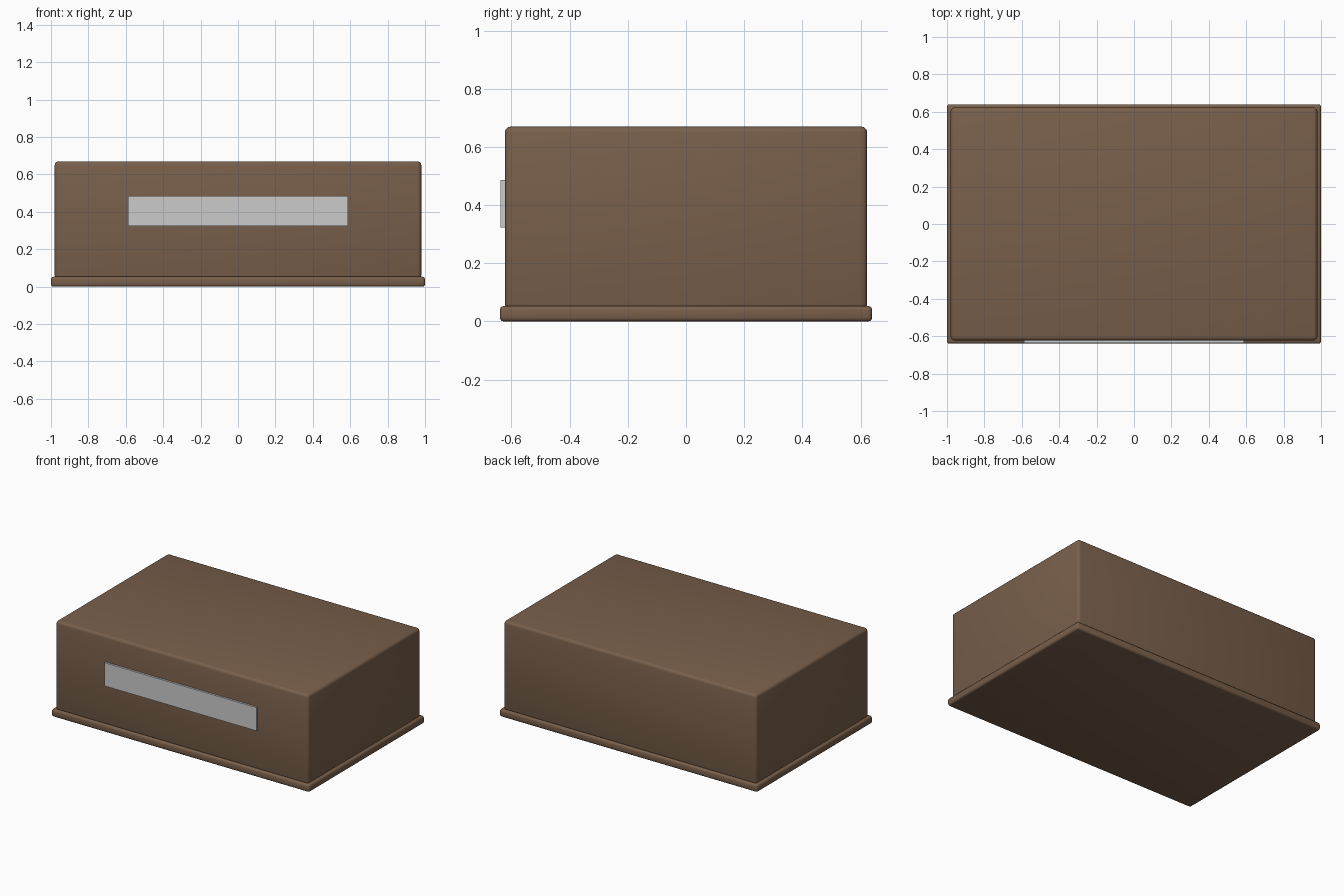
import bpy

if "Cube" in bpy.data.objects:
    bpy.data.objects.remove(bpy.data.objects["Cube"])

brown = bpy.data.materials.new("brown_wood")
brown.diffuse_color = (0.19, 0.115, 0.07, 1)
brown.use_nodes = True
brown.node_tree.nodes["Principled BSDF"].inputs["Base Color"].default_value = brown.diffuse_color


def box(name, lo, hi, bevel=0.0, material=None):
    centre = [(a + b) / 2 for a, b in zip(lo, hi)]
    bpy.ops.mesh.primitive_cube_add(size=1, location=centre)
    ob = bpy.context.object
    ob.name = name
    ob.scale = [b - a for a, b in zip(lo, hi)]
    bpy.ops.object.transform_apply(location=False, rotation=False, scale=True)
    if bevel:
        mod = ob.modifiers.new("rounded_edges", 'BEVEL')
        mod.width = bevel
        mod.segments = 3
        bpy.ops.object.modifier_apply(modifier=mod.name)
        bpy.ops.object.shade_smooth_by_angle()
    if material:
        ob.data.materials.append(material)
    return ob


# Thin plinth with rounded edges
box("base", (-1, -0.64, 0), (1, 0.64, 0.053), 0.014, brown)

# Main case standing on the plinth
box("body", (-0.98, -0.623, 0.04), (0.98, 0.623, 0.67), 0.02, brown)

# Grey panel on the front
box("front_panel", (-0.588, -0.637, 0.323), (0.588, -0.61, 0.486))
